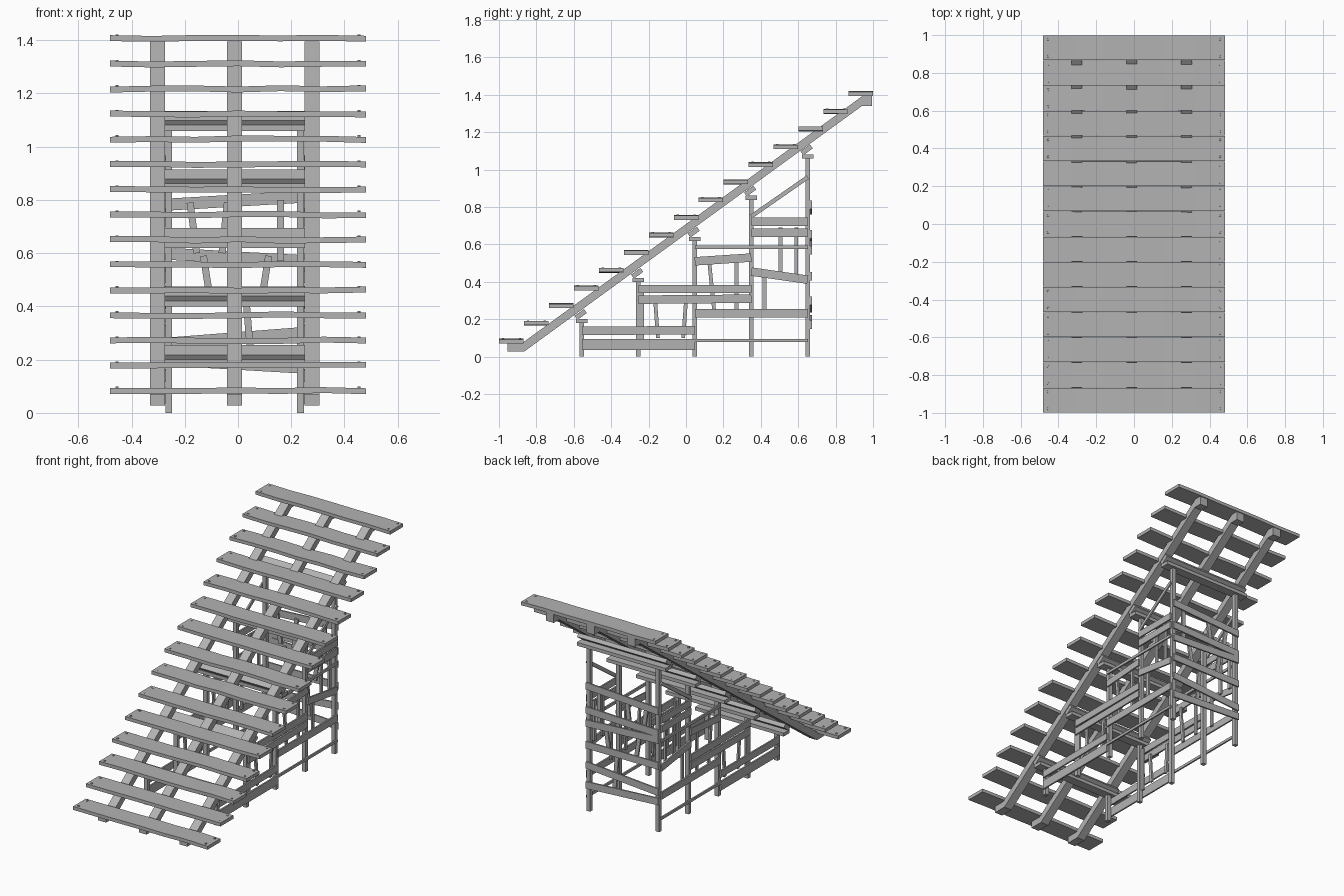
import bpy, bmesh, math, random
from mathutils import Vector, Matrix

random.seed(4)
cube = bpy.data.objects.get("Cube")
if cube:
    bpy.data.objects.remove(cube)

wood = bpy.data.materials.new("grey_wood")
wood.use_nodes = True
GREY = (0.45, 0.45, 0.45, 1)
wood.diffuse_color = GREY
wood.node_tree.nodes["Principled BSDF"].inputs["Base Color"].default_value = GREY


def finish(name, bm):
    bmesh.ops.recalc_face_normals(bm, faces=bm.faces)
    mesh = bpy.data.meshes.new(name)
    bm.to_mesh(mesh)
    bm.free()
    mesh.materials.append(wood)
    obj = bpy.data.objects.new(name, mesh)
    bpy.context.collection.objects.link(obj)
    return obj


def add_box(bm, center, size, tilt=0):
    """Box with an optional tilt about the x axis."""
    m = (Matrix.Translation(center) @ Matrix.Rotation(tilt, 4, 'X')
         @ Matrix.Diagonal((*size, 1)))
    return bmesh.ops.create_cube(bm, size=1, matrix=m)["verts"]


def extrude_outline(bm, points, offset):
    """Prism from an outline of 3D points."""
    face = bm.faces.new([bm.verts.new(p) for p in points])
    new = bmesh.ops.extrude_face_region(bm, geom=[face])["geom"]
    for v in new:
        if isinstance(v, bmesh.types.BMVert):
            v.co += Vector(offset)


def board(name, to_world, a, b, width, thick):
    """Flat board from a to b in a panel plane, ends cut square to its length."""
    a, b = Vector(a), Vector(b)
    d = (b - a).normalized()
    n = Vector((-d.y, d.x)) * width / 2
    bm = bmesh.new()
    normal = to_world(Vector((0, 0)), thick) - to_world(Vector((0, 0)), 0)
    extrude_outline(bm, [to_world(p, 0) for p in (a - n, b - n, b + n, a + n)], normal)
    finish(name, bm)


# Stair treads: slightly uneven planks with nail heads over the stringers
STRINGER_X = (-0.303, -0.013, 0.278)
for i in range(15):
    y, z = -0.933 + i * 0.1333, 0.084 + i * 0.0944
    bm = bmesh.new()
    add_box(bm, (0, y, z), (0.962, 0.131, 0.022))
    long_edges = [e for e in bm.edges if abs(e.verts[0].co.x - e.verts[1].co.x) > 0.5]
    bmesh.ops.subdivide_edges(bm, edges=long_edges, cuts=5, use_grid_fill=True)
    lift = {}
    for v in bm.verts:
        v.co.z += lift.setdefault(round(v.co.x, 2), random.uniform(-0.003, 0.003))
    for x in (-0.455, 0.455):
        for dy in (-0.045, 0.045):
            bmesh.ops.create_cone(bm, cap_ends=True, segments=6, radius1=0.007,
                                  radius2=0.006, depth=0.006,
                                  matrix=Matrix.Translation((x, y + dy, z + 0.012)))
    finish("tread", bm)

# Three sloping stringers
profile = [(-0.955, 0.07), (-0.955, 0.027), (-0.866, 0.027), (0.94, 1.34),
           (0.995, 1.34), (0.995, 1.395), (0.945, 1.395), (-0.88, 0.07)]
for x in STRINGER_X:
    bm = bmesh.new()
    extrude_outline(bm, [(x - 0.028, y, z) for y, z in profile], (0.056, 0, 0))
    finish("stringer", bm)

# Posts in pairs, each pair with a cross beam and a tilted bearer
POST_X = (-0.26, 0.235)
POST_Y = [-0.557 + 0.302 * i for i in range(5)]
for i, y in enumerate(POST_Y):
    top = 0.18 + 0.22 * i
    for x in POST_X:
        bm = bmesh.new()
        add_box(bm, (x, y, top / 2), (0.026, 0.025, top))
        finish("post", bm)
    bm = bmesh.new()
    add_box(bm, (-0.0125, y, top + 0.01), (0.634, 0.06, 0.022))
    finish("cross_beam", bm)
    bm = bmesh.new()
    add_box(bm, (-0.0125, y - 0.006, top + 0.046), (0.634, 0.062, 0.026), math.radians(36))
    finish("tilted_bearer", bm)

Y0, Y1, Y2, Y3, Y4 = POST_Y

# Side boards: start, end, width
side_boards = [
    ((Y0, 0.086), (Y4, 0.086), 0.017),
    ((Y0, 0.058), (Y2, 0.058), 0.045),
    ((Y0, 0.138), (Y2, 0.142), 0.045),
    ((Y1, 0.305), (Y3, 0.31), 0.045),
    ((Y1, 0.362), (Y3, 0.362), 0.045),
    ((Y2, 0.232), (Y4, 0.232), 0.047),
    ((Y2, 0.51), (Y3, 0.53), 0.045),
    ((Y2, 0.585), (Y4, 0.585), 0.018),
    ((Y3, 0.455), (Y4, 0.412), 0.045),
    ((Y3, 0.662), (Y4, 0.662), 0.045),
    ((Y3, 0.722), (Y4, 0.722), 0.045),
    ((Y3, 0.75), (Y4, 0.96), 0.022),
]
# Narrow upright laths
side_laths = [
    ((-0.235, 0.08), (-0.235, 0.37)), ((-0.15, 0.1), (-0.165, 0.3)),
    ((-0.015, 0.1), (0.0, 0.3)), ((0.15, 0.25), (0.125, 0.5)),
    ((0.27, 0.25), (0.27, 0.52)), ((0.42, 0.24), (0.42, 0.44)),
    ((0.505, 0.43), (0.505, 0.69)), ((0.59, 0.43), (0.59, 0.69)),
]
for side, x in ((-1, POST_X[0]), (1, POST_X[1])):
    def outer(p, t, side=side, x=x):
        return Vector((x + side * (0.013 + t), p.x, p.y))

    def inner(p, t, side=side, x=x):
        return Vector((x + side * (0.012 - t), p.x, p.y))

    for a, b, w in side_boards:
        board("side_board", outer, a, b, w, 0.01)
    for a, b in side_laths:
        board("side_lath", inner, a, b, 0.02, 0.012)


# Back panel boards and laths
def back_outer(p, t):
    return Vector((p.x, Y4 + 0.0125 + t, p.y))


def back_inner(p, t):
    return Vector((p.x, Y4 + 0.012 - t, p.y))


L, R = -0.272, 0.247
for left, right, w in ((0.782, 0.812, 0.045), (0.598, 0.57, 0.045), (0.64, 0.655, 0.045),
                       (0.43, 0.43, 0.045), (0.26, 0.3, 0.045), (0.2, 0.17, 0.045)):
    board("back_board", back_outer, (L, left), (R, right), w, 0.01)
for a, b in (((-0.155, 0.6), (-0.18, 0.79)), ((-0.105, 0.43), (-0.13, 0.59)),
             ((0.09, 0.43), (0.115, 0.59)), ((0.16, 0.57), (0.16, 0.8)),
             ((-0.06, 0.6), (-0.04, 0.79)), ((0.05, 0.19), (0.03, 0.43))):
    board("back_lath", back_inner, a, b, 0.026, 0.012)
